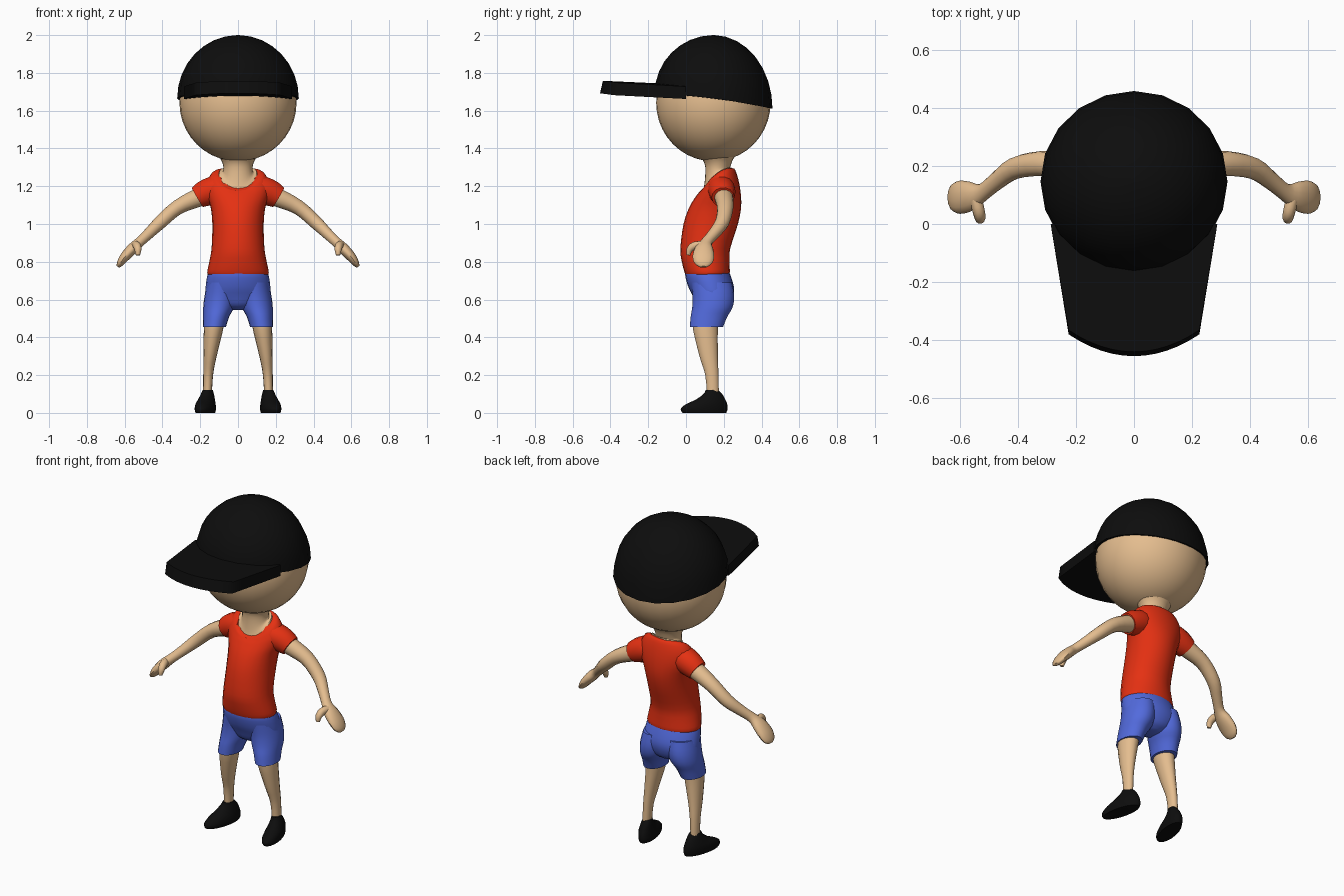
import bpy, bmesh, math
from mathutils import Vector

if "Cube" in bpy.data.objects:
    bpy.data.objects.remove(bpy.data.objects["Cube"])


def material(name, rgb):
    m = bpy.data.materials.new(name)
    m.diffuse_color = (*rgb, 1)
    m.use_nodes = True
    m.node_tree.nodes["Principled BSDF"].inputs["Base Color"].default_value = m.diffuse_color
    return m


SKIN = material("skin", (0.78, 0.51, 0.275))
RED = material("red_cloth", (0.78, 0.03, 0.006))
BLUE = material("blue_cloth", (0.085, 0.145, 0.72))
BLACK = material("black", (0.004, 0.004, 0.004))


def finish(name, bm, mat, mirror=False, angle=50):
    bmesh.ops.recalc_face_normals(bm, faces=bm.faces)
    me = bpy.data.meshes.new(name)
    bm.to_mesh(me)
    bm.free()
    me.materials.append(mat)
    ob = bpy.data.objects.new(name, me)
    bpy.context.collection.objects.link(ob)
    bpy.ops.object.select_all(action='DESELECT')
    ob.select_set(True)
    bpy.context.view_layer.objects.active = ob
    bpy.ops.object.shade_smooth_by_angle(angle=math.radians(angle))
    if mirror:
        ob.modifiers.new("Mirror", 'MIRROR').use_mirror_merge = False
    return ob


def spline(rows, n):
    """Catmull-Rom interpolation through rows of numbers."""
    out = []
    for i in range(len(rows) - 1):
        p = [rows[min(max(i + k, 0), len(rows) - 1)] for k in (-1, 0, 1, 2)]
        for s in range(n):
            t = s / n
            out.append([0.5 * (2 * b + (c - a) * t + (2 * a - 5 * b + 4 * c - d) * t * t
                               + (3 * b - a - 3 * c + d) * t ** 3) for a, b, c, d in zip(*p)])
    return out + [list(rows[-1])]


def skin_rings(name, rings, mat, mirror, angle=50):
    bm = bmesh.new()
    vs = [[bm.verts.new(p) for p in r] for r in rings]
    n = len(vs[0])
    for a, b in zip(vs, vs[1:]):
        for i in range(n):
            bm.faces.new((a[i], a[(i + 1) % n], b[(i + 1) % n], b[i]))
    bm.faces.new(vs[0])
    bm.faces.new(vs[-1])
    return finish(name, bm, mat, mirror, angle)


def loft(name, rows, mat, mirror=False, sides=24, steps=3, splay=0, angle=50):
    """Stacked ellipses: z, cx, cy, rx, ry, back rise, side lift."""
    rows = [tuple(r) + (0,) * (7 - len(r)) for r in rows]
    rings = []
    for z, cx, cy, rx, ry, tilt, lift in spline(rows, steps):
        ring = []
        for i in range(sides):
            c, s = math.cos(math.tau * i / sides), math.sin(math.tau * i / sides)
            ring.append((cx + rx * c - splay * ry * s, cy + ry * s, z + tilt * s + lift * c * c))
        rings.append(ring)
    return skin_rings(name, rings, mat, mirror, angle)


def tube(name, rows, mat, mirror=True, sides=14, steps=3):
    """Sweep along a path: x, y, z, radius across y, other radius."""
    rows = spline(rows, steps)
    pts = [Vector(r[:3]) for r in rows]
    rings = []
    for i, r in enumerate(rows):
        t = (pts[min(i + 1, len(pts) - 1)] - pts[max(i - 1, 0)]).normalized()
        ref = Vector((0, 1, 0)) if name != "thumb" else Vector((1, 0, 0))
        a = (ref - t * ref.dot(t)).normalized()
        b = t.cross(a)
        rings.append([pts[i] + a * r[3] * math.cos(math.tau * k / sides)
                      + b * r[4] * math.sin(math.tau * k / sides) for k in range(sides)])
    return skin_rings(name, rings, mat, mirror)


# Head
bm = bmesh.new()
bmesh.ops.create_uvsphere(bm, u_segments=32, v_segments=20, radius=1)
for v in bm.verts:
    v.co = (v.co.x * 0.31, 0.145 + v.co.y * 0.303, 1.642 + v.co.z * 0.31)
finish("head", bm, SKIN)

# Cap dome with a brim edge that drops toward the back
dome = []
for k in range(9):
    t = math.radians(89 * k / 8)
    c, s = math.cos(t), math.sin(t)
    dome.append((1.65 + 0.35 * s, 0, 0.146, 0.322 * c, 0.312 * c, -0.04 * (1 - s), 0.015 * (1 - s)))
loft("cap_dome", dome, BLACK, sides=20, steps=1)

# Cap visor: a thick curved slab
bm = bmesh.new()
NU, NV = 12, 5
layers = []
for base, inset in ((1.672, 0.0), (1.738, 0.015)):
    grid = []
    for j in range(NV + 1):
        v = j / NV
        row = []
        for i in range(NU + 1):
            u = 2 * i / NU - 1
            y = v * (-0.455 + inset + 0.075 * u * u)
            row.append(bm.verts.new((u * (0.287 - 0.062 * v), y, base + 0.02 * v - 0.01 * u * u)))
        grid.append(row)
    layers.append(grid)
    for j in range(NV):
        for i in range(NU):
            bm.faces.new((grid[j][i], grid[j][i + 1], grid[j + 1][i + 1], grid[j + 1][i]))
lo, hi = layers


def rim(g):
    return (g[0] + [r[-1] for r in g[1:]] + g[-1][-2::-1] + [r[0] for r in g[-2:0:-1]])


for k, (a, b) in enumerate(zip(rim(lo), rim(hi))):
    n = (k + 1) % len(rim(lo))
    bm.faces.new((a, rim(lo)[n], rim(hi)[n], b))
finish("cap_visor", bm, BLACK)

# Neck and upper chest
loft("neck", [(1.10, 0, 0.155, 0.11, 0.10), (1.225, 0, 0.165, 0.106, 0.078, 0.058, 0.033),
              (1.26, 0, 0.166, 0.082, 0.067, 0.035, 0.012), (1.30, 0, 0.168, 0.077, 0.066),
              (1.34, 0, 0.168, 0.09, 0.08), (1.38, 0, 0.165, 0.12, 0.11)], SKIN)

# Shirt body with a scooped neckline
loft("shirt", [(0.727, 0, 0.113, 0.155, 0.112), (0.745, 0, 0.112, 0.163, 0.12),
               (0.80, 0, 0.104, 0.152, 0.126), (0.87, 0, 0.102, 0.140, 0.132),
               (1.0, 0, 0.131, 0.136, 0.144), (1.09, 0, 0.155, 0.145, 0.137),
               (1.16, 0, 0.172, 0.168, 0.117, 0.01), (1.205, 0, 0.174, 0.168, 0.102, 0.035, 0.012),
               (1.232, 0, 0.17, 0.14, 0.09, 0.055, 0.03),
               (1.235, 0, 0.166, 0.112, 0.082, 0.06, 0.035)], RED)
tube("sleeve", [(0.07, 0.178, 1.195, 0.07, 0.07), (0.13, 0.188, 1.18, 0.073, 0.074),
                (0.18, 0.194, 1.16, 0.067, 0.070), (0.215, 0.196, 1.141, 0.06, 0.060)], RED)

# Arms with hands
tube("arm", [(0.12, 0.195, 1.175, 0.05, 0.05), (0.21, 0.20, 1.14, 0.05, 0.05),
             (0.32, 0.208, 1.088, 0.043, 0.04), (0.41, 0.192, 1.01, 0.038, 0.036),
             (0.47, 0.15, 0.952, 0.031, 0.030), (0.52, 0.11, 0.905, 0.03, 0.027),
             (0.56, 0.096, 0.868, 0.05, 0.03), (0.60, 0.092, 0.825, 0.057, 0.026),
             (0.625, 0.092, 0.79, 0.045, 0.018), (0.635, 0.092, 0.773, 0.02, 0.008)], SKIN)
tube("thumb", [(0.545, 0.085, 0.888, 0.022, 0.022), (0.535, 0.045, 0.885, 0.021, 0.022),
               (0.53, 0.02, 0.865, 0.019, 0.018), (0.53, 0.012, 0.835, 0.011, 0.011)],
     SKIN, sides=10)

# Shorts
loft("shorts_hips", [(0.77, 0, 0.112, 0.14, 0.105), (0.735, 0, 0.114, 0.16, 0.119),
                     (0.67, 0, 0.132, 0.171, 0.121), (0.62, 0, 0.143, 0.168, 0.108),
                     (0.57, 0, 0.145, 0.11, 0.085), (0.545, 0, 0.145, 0.04, 0.045)], BLUE)
loft("shorts_leg", [(0.69, 0.085, 0.135, 0.078, 0.108), (0.62, 0.092, 0.145, 0.085, 0.11),
                    (0.56, 0.102, 0.14, 0.082, 0.107), (0.51, 0.115, 0.122, 0.069, 0.097),
                    (0.455, 0.125, 0.108, 0.061, 0.088)], BLUE, mirror=True, sides=20)

# Legs
loft("leg", [(0.50, 0.125, 0.105, 0.053, 0.07), (0.44, 0.13, 0.103, 0.051, 0.067),
             (0.30, 0.148, 0.12, 0.035, 0.05), (0.20, 0.158, 0.137, 0.026, 0.036),
             (0.08, 0.162, 0.143, 0.023, 0.032)], SKIN, mirror=True, sides=14)

# Shoes, toes turned slightly out
loft("shoe", [(0.0, 0.173, 0.097, 0.047, 0.118), (0.02, 0.173, 0.096, 0.051, 0.126),
              (0.045, 0.172, 0.108, 0.049, 0.112), (0.07, 0.167, 0.13, 0.042, 0.08),
              (0.10, 0.162, 0.142, 0.033, 0.05), (0.122, 0.16, 0.137, 0.026, 0.033)],
     BLACK, mirror=True, sides=18, splay=0.2, angle=60)
